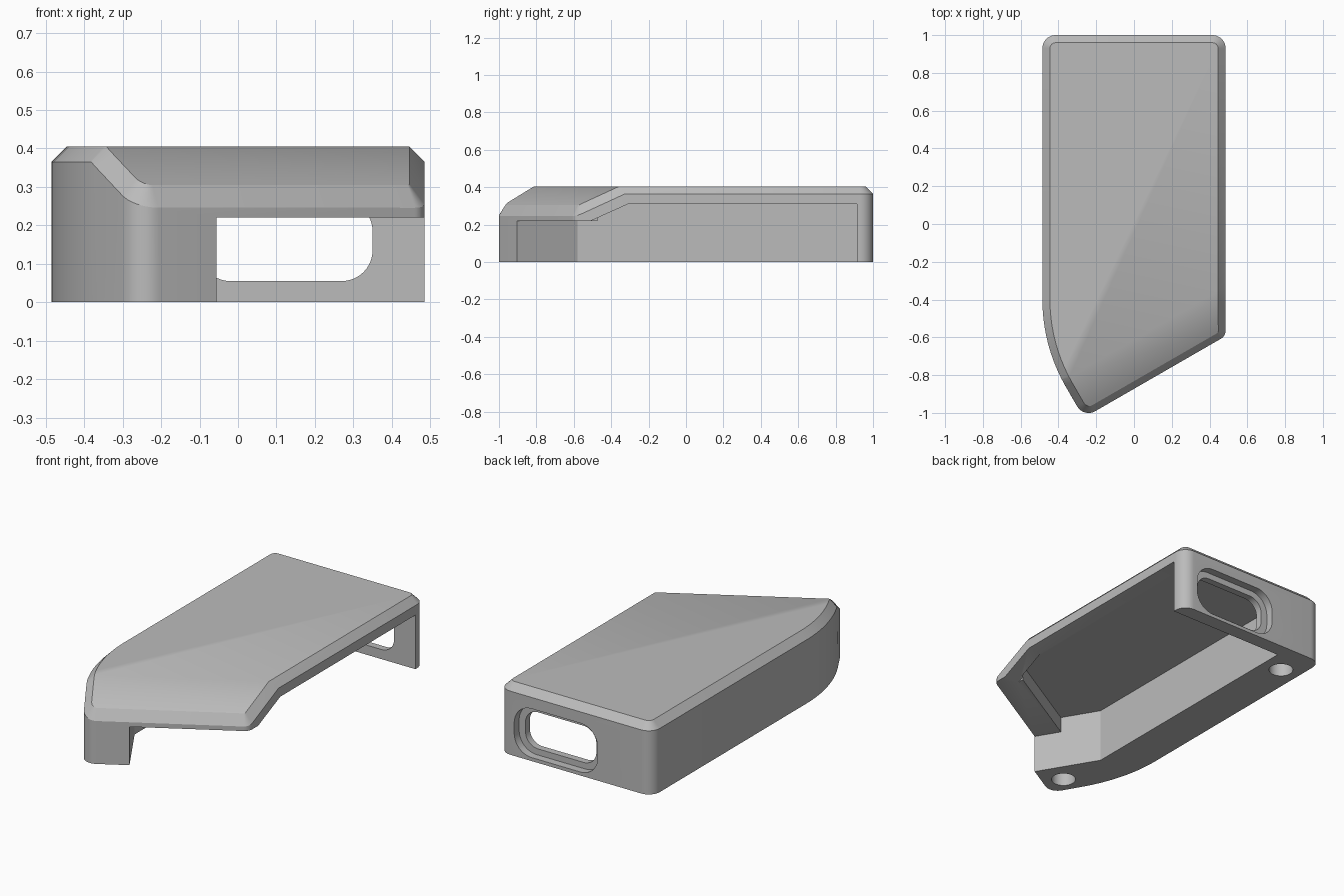
import bpy, bmesh, math
from mathutils import Vector

if "Cube" in bpy.data.objects:
    bpy.data.objects.remove(bpy.data.objects["Cube"])

grey = bpy.data.materials.new("plain_grey")
grey.use_nodes = True
grey.diffuse_color = (0.5, 0.5, 0.5, 1)
grey.node_tree.nodes["Principled BSDF"].inputs["Base Color"].default_value = (0.5, 0.5, 0.5, 1)


def fillet(corners, steps=10):
    """Round each (x, y, radius) corner of a closed outline."""
    out = []
    for i, (x, y, r) in enumerate(corners):
        p = Vector((x, y))
        a = (Vector(corners[i - 1][:2]) - p).normalized()
        b = (Vector(corners[(i + 1) % len(corners)][:2]) - p).normalized()
        if r == 0:
            out.append(p)
            continue
        half = a.angle(b) / 2
        centre = p + (a + b).normalized() * r / math.sin(half)
        start = p + a * r / math.tan(half) - centre
        end = p + b * r / math.tan(half) - centre
        turn = start.angle(end)
        for k in range(steps + 1):
            t = k / steps
            out.append(centre + (start * math.sin((1 - t) * turn) + end * math.sin(t * turn)) / math.sin(turn))
    return out


def prism(name, points, low, high, axis="z"):
    """Extrude an outline along one axis between two levels."""
    place = {"z": lambda p, h: (p[0], p[1], h),
             "x": lambda p, h: (h, p[0], p[1]),
             "y": lambda p, h: (p[0], h, p[1])}[axis]
    bm = bmesh.new()
    face = bm.faces.new([bm.verts.new(place(p, low)) for p in points])
    moved = bmesh.ops.extrude_face_region(bm, geom=[face])["geom"]
    shift = Vector(place((0, 0), high - low))
    bmesh.ops.translate(bm, vec=shift, verts=[v for v in moved if isinstance(v, bmesh.types.BMVert)])
    bmesh.ops.recalc_face_normals(bm, faces=bm.faces)
    mesh = bpy.data.meshes.new(name)
    bm.to_mesh(mesh)
    bm.free()
    obj = bpy.data.objects.new(name, mesh)
    bpy.context.collection.objects.link(obj)
    mesh.materials.append(grey)
    return obj


def rounded_box(x0, x1, z0, z1, r):
    return fillet([(x0, z0, r), (x1, z0, r), (x1, z1, r), (x0, z1, r)])


# Directions of the slanted front edge and of its outward normal
along = Vector((math.cos(math.radians(30)), 0.5))
out = Vector((0.5, -along.x))
tip = Vector((-0.266, -1.026))
WALL, INNER_X, CEILING, LIP_Z = 0.085, -0.25, 0.31, 0.22

# Cover body: outline prism with a sloped front and a chamfered top rim
outline = fillet([(0.485, 1, 0.07), (-0.485, 1, 0.07), (-0.485, -0.647, 0.92),
                  (tip.x, tip.y, 0.07), (0.485, -0.593, 0.05)])
cover = prism("cover", outline, 0, 0.405)
bm = bmesh.new()
bm.from_mesh(cover.data)
slope = math.radians(28)
normal = Vector((out.x * math.sin(slope), out.y * math.sin(slope), math.cos(slope)))
cut = bmesh.ops.bisect_plane(bm, geom=bm.verts[:] + bm.edges[:] + bm.faces[:],
                             plane_co=(0.44, -0.36, 0.405), plane_no=normal, clear_outer=True)
rim = [e for e in cut["geom_cut"] if isinstance(e, bmesh.types.BMEdge)]
bmesh.ops.edgeloop_fill(bm, edges=rim) if len(rim) > 2 and all(len(e.link_faces) == 1 for e in rim) \
    else bmesh.ops.holes_fill(bm, edges=[e for e in bm.edges if e.is_boundary], sides=0)
bmesh.ops.recalc_face_normals(bm, faces=bm.faces)
bm.normal_update()
rim = [e for e in bm.edges if len(e.link_faces) == 2
       and sorted(f.normal.z > 0.5 for f in e.link_faces) == [False, True]]
bmesh.ops.bevel(bm, geom=rim, offset=0.04, offset_type="OFFSET", segments=1,
                affect="EDGES", clamp_overlap=False)
bmesh.ops.recalc_face_normals(bm, faces=bm.faces)
bm.to_mesh(cover.data)
bm.free()

# Cavity cutters: open low space, raised ceiling pocket, side opening
bend = Vector((INNER_X, -0.58))
front_end = Vector((-0.055, -0.905))
wall_dir = (front_end - bend).normalized()
beyond = front_end + wall_dir * 0.3
back = 1 - WALL
cutters = [prism("low_cavity", [(INNER_X, back), (0.7, back), (0.7, -1.3), beyond, bend], -0.1, LIP_Z)]

lip = tip - out * 0.15
side_x = 0.485 - WALL
lip_side = lip + along * ((side_x - lip.x) / along.x)
lip_wall = bend + wall_dir * ((lip - bend).dot(out) / wall_dir.dot(out))
cutters.append(prism("ceiling_pocket", [(INNER_X, back), (side_x, back), lip_side, lip_wall, bend],
                     -0.12, CEILING))
cutters.append(prism("side_opening", [(back, -0.14), (back, CEILING), (-0.31, CEILING),
                                      (-0.51, LIP_Z), (-0.51, -0.14)], side_x - 0.01, 0.75, "x"))

# Rear window with a shallow recess around it
cutters.append(prism("window", rounded_box(-0.10, 0.35, 0.055, 0.265, 0.08), 0.85, 1.1, "y"))
cutters.append(prism("window_recess", rounded_box(-0.14, 0.39, 0.02, 0.30, 0.11), 0.955, 1.15, "y"))

# Round sockets in the underside
for x, y in ((-0.37, 0.80), (-0.23, -0.87)):
    ring = [(x + 0.065 * math.cos(k * math.tau / 32), y + 0.065 * math.sin(k * math.tau / 32))
            for k in range(32)]
    cutters.append(prism("socket", ring, -0.1, 0.2))

# Apply all cuts
bpy.context.view_layer.objects.active = cover
for cutter in cutters:
    cutter.hide_render = True
    mod = cover.modifiers.new("cut", "BOOLEAN")
    mod.operation, mod.solver, mod.object = "DIFFERENCE", "EXACT", cutter
    bpy.ops.object.modifier_apply(modifier=mod.name)
    bpy.data.objects.remove(cutter)

bpy.ops.object.select_all(action="DESELECT")
cover.select_set(True)
bpy.ops.object.shade_smooth_by_angle(angle=math.radians(30))
